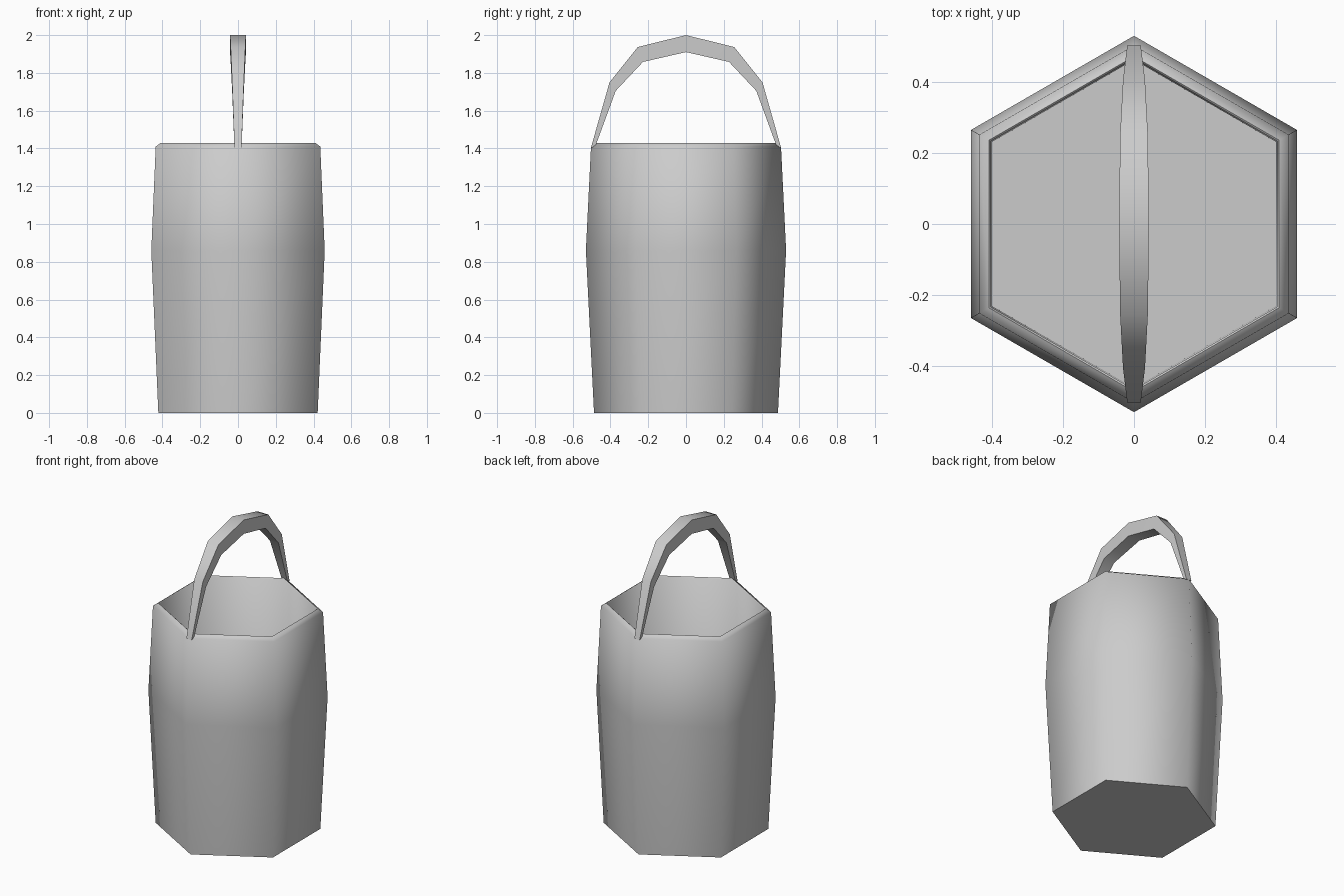
import bpy, bmesh, math

if "Cube" in bpy.data.objects:
    bpy.data.objects.remove(bpy.data.objects["Cube"])


def make_object(name, bm, angle):
    bmesh.ops.recalc_face_normals(bm, faces=bm.faces[:])
    mesh = bpy.data.meshes.new(name)
    bm.to_mesh(mesh)
    bm.free()
    ob = bpy.data.objects.new(name, mesh)
    bpy.context.collection.objects.link(ob)
    bpy.ops.object.select_all(action='DESELECT')
    ob.select_set(True)
    bpy.context.view_layer.objects.active = ob
    bpy.ops.object.shade_smooth_by_angle(angle=math.radians(angle))
    return ob


def loft(rings):
    """Bridge equal-sized rings of points and cap both ends."""
    bm = bmesh.new()
    loops = [[bm.verts.new(p) for p in ring] for ring in rings]
    n = len(loops[0])
    for a, b in zip(loops, loops[1:]):
        for i in range(n):
            j = (i + 1) % n
            bm.faces.new((a[i], a[j], b[j], b[i]))
    bm.faces.new(loops[0])
    bm.faces.new(loops[-1])
    return bm


# Hexagonal bucket: outer wall, bevelled rim, inner wall and floor (radius, z)
profile = [(0.487, 0), (0.53, 0.86), (0.503, 1.41), (0.472, 1.43),
           (0.466, 1.425), (0.462, 0.05)]
hexagon = [math.radians(30 + 60 * k) for k in range(6)]
make_object("bucket", loft([[(r * math.cos(a), r * math.sin(a), z) for a in hexagon]
                            for r, z in profile]), 65)

# Handle half-arc: outer y, z, inner y, z, half width
half = [(0.503, 1.405, 0.482, 1.405, 0.019), (0.405, 1.75, 0.372, 1.705, 0.031),
        (0.255, 1.937, 0.228, 1.858, 0.039), (0, 2.0, 0, 1.91, 0.042)]
arc = half + [(-a, b, -c, d, w) for a, b, c, d, w in reversed(half[:-1])]
make_object("handle", loft([[(-w, a, b), (w, a, b), (w, c, d), (-w, c, d)]
                            for a, b, c, d, w in arc]), 50)
